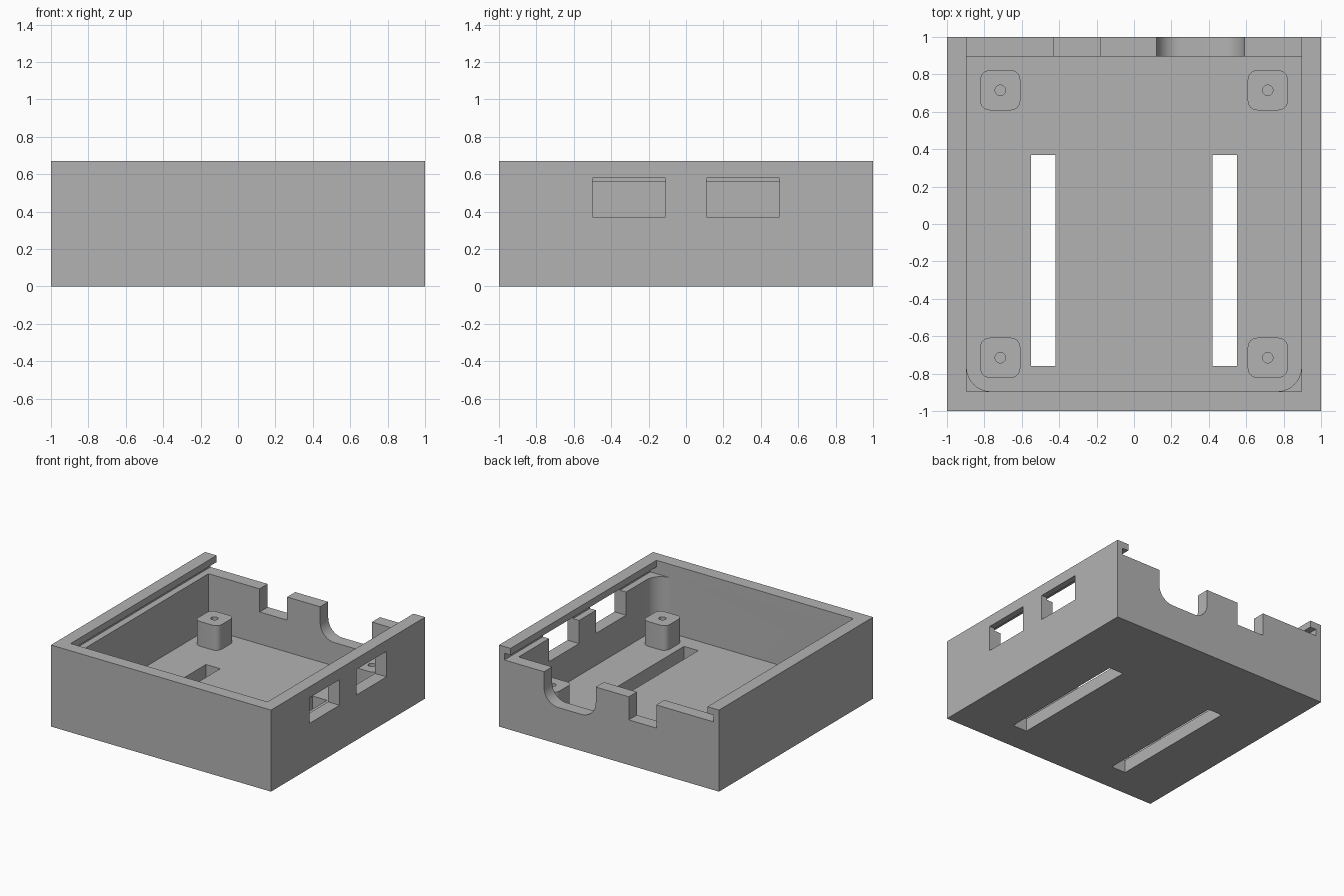
import bpy
import bmesh
from math import cos, sin, pi, radians

cube = bpy.data.objects.get("Cube")
if cube:
    bpy.data.objects.remove(cube, do_unlink=True)

grey = bpy.data.materials.new("light_grey")
grey.use_nodes = True
colour = (0.45, 0.45, 0.45, 1)
grey.diffuse_color = colour
grey.node_tree.nodes["Principled BSDF"].inputs["Base Color"].default_value = colour

TOP, WALL, FLOOR, LEDGE = 0.67, 0.895, 0.107, 0.56


def rounded(a0, a1, b0, b1, low=0, high=0, steps=10):
    """Rectangle outline with separate radii for its low and high corners."""
    points = []
    for i, (a, b, sa, sb, r) in enumerate((
            (a0, b0, 1, 1, low), (a1, b0, -1, 1, low),
            (a1, b1, -1, -1, high), (a0, b1, 1, -1, high))):
        if not r:
            points.append((a, b))
            continue
        for k in range(steps + 1):
            t = pi + (i + k / steps) * pi / 2
            points.append((a + sa * r + r * cos(t), b + sb * r + r * sin(t)))
    return points


def prism(name, outline, axis, start, end):
    """Extrude an outline along x, y or z."""
    place = {"x": lambda a, b: (start, a, b),
             "y": lambda a, b: (a, start, b),
             "z": lambda a, b: (a, b, start)}[axis]
    bm = bmesh.new()
    face = bm.faces.new([bm.verts.new(place(a, b)) for a, b in outline])
    new = bmesh.ops.extrude_face_region(bm, geom=[face])["geom"]
    shift = [end - start if axis == c else 0 for c in "xyz"]
    bmesh.ops.translate(bm, vec=shift, verts=[v for v in new if isinstance(v, bmesh.types.BMVert)])
    bmesh.ops.recalc_face_normals(bm, faces=bm.faces)
    mesh = bpy.data.meshes.new(name)
    bm.to_mesh(mesh)
    bm.free()
    mesh.materials.append(grey)
    obj = bpy.data.objects.new(name, mesh)
    bpy.context.collection.objects.link(obj)
    return obj


def cut(target, cutter):
    """Subtract a cutter and throw it away."""
    cutter.hide_render = True
    mod = target.modifiers.new("cut", "BOOLEAN")
    mod.operation, mod.solver, mod.object = "DIFFERENCE", "EXACT", cutter
    bpy.context.view_layer.objects.active = target
    bpy.ops.object.modifier_apply(modifier=mod.name)
    bpy.data.objects.remove(cutter, do_unlink=True)


def smooth(obj):
    bpy.ops.object.select_all(action="DESELECT")
    obj.select_set(True)
    bpy.context.view_layer.objects.active = obj
    bpy.ops.object.shade_smooth_by_angle(angle=radians(30))


# Open case with rounded front inner corners
case = prism("case", rounded(-1, 1, -1, 1), "z", 0, TOP)
cut(case, prism("cavity", rounded(-WALL, WALL, -WALL, WALL, low=0.13), "z", FLOOR, LEDGE + 0.02))

# Lid channel: side grooves under the rails, open at the back
half = [(WALL, 0.8), (WALL, 0.615), (0.95, 0.615), (0.95, LEDGE)]
channel = half + [(-x, z) for x, z in reversed(half)]
cut(case, prism("lid_channel", channel, "y", -WALL, 1.1))

# Back wall openings: square notch and U-shaped cutout
cut(case, prism("notch", rounded(-0.43, -0.18, 0.37, 0.8), "y", 0.8, 1.1))
cut(case, prism("round_cutout", rounded(0.12, 0.59, 0.30, 0.8, low=0.13), "y", 0.8, 1.1))

for side in (-1, 1):
    # Port windows in the right-hand wall
    y = side * 0.305
    cut(case, prism("window", rounded(y - 0.195, y + 0.195, 0.37, 0.58), "x", 0.85, 1.1))
    # Long slots through the floor
    x = side * 0.485
    cut(case, prism("slot", rounded(x - 0.065, x + 0.065, -0.76, 0.37), "z", -0.1, 0.2))
smooth(case)

# Screw posts with pilot holes
for px, xname in ((-0.715, "right"), (0.715, "left")):
    for py, yname in ((-0.715, "front"), (0.715, "back")):
        outline = rounded(px - 0.107, px + 0.107, py - 0.107, py + 0.107, 0.05, 0.05, 6)
        post = prism(f"{yname}_{xname}_post", outline, "z", FLOOR, 0.31)
        r = 0.028
        cut(post, prism("hole", rounded(px - r, px + r, py - r, py + r, r * 0.99, r * 0.99, 5), "z", FLOOR + 0.01, 0.4))
        smooth(post)
